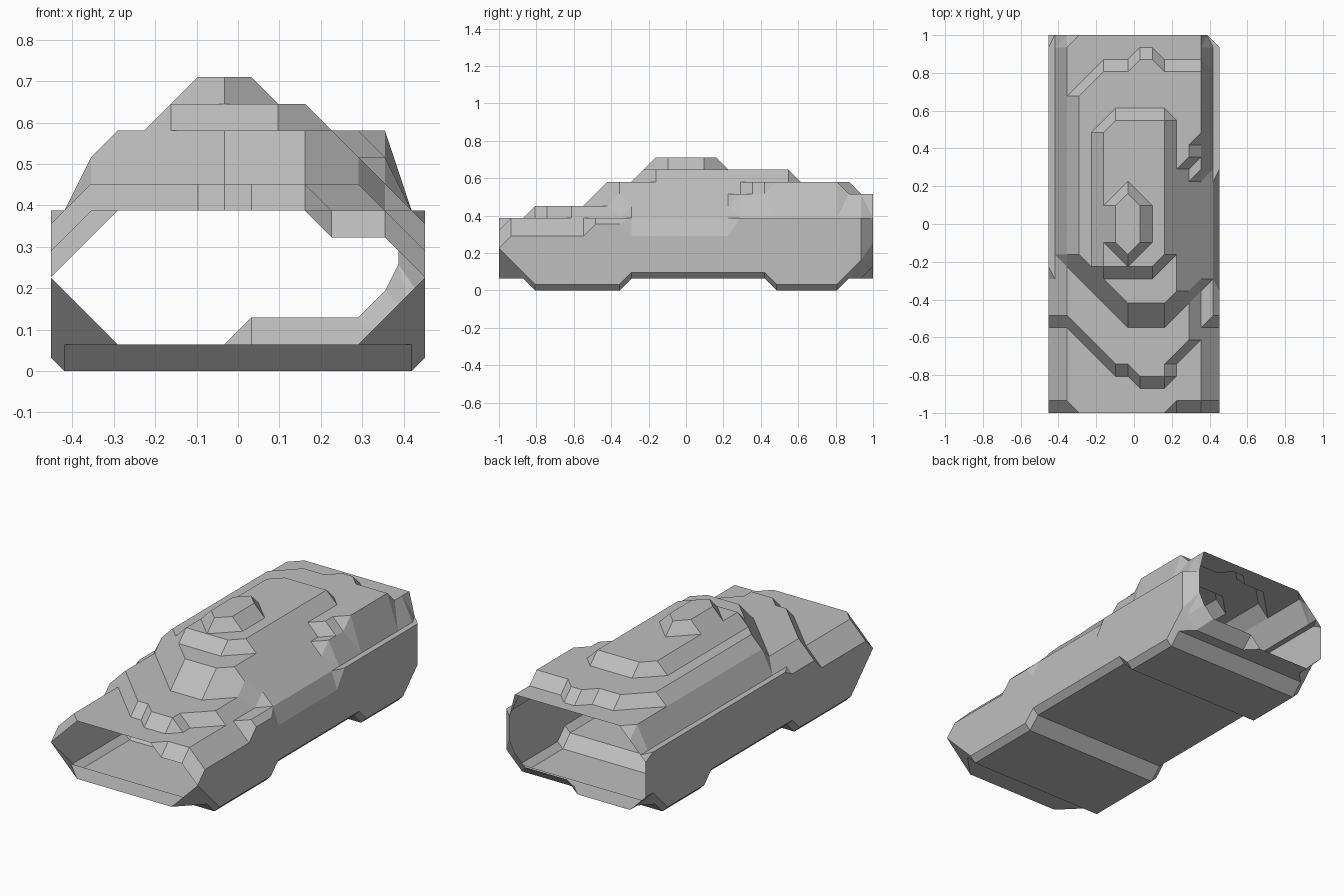
import bpy, bmesh

if "Cube" in bpy.data.objects:
    bpy.data.objects.remove(bpy.data.objects["Cube"])

H = 2 / 31                                   # size of one terrace step
XS = [-7] + [i - 6.5 for i in range(14)] + [7]
YS = [j - 15.5 for j in range(32)]

# Roof terraces: level, x0, x1, y0, y1, flat part of the front edge (xl, xr), rear left chamfer
TERRACES = [
    (7, -5.5, 4.5, -11.5, 15.5, -1.5, 2.5, 0),
    (7, 0.5, 2.5, -12.5, 0, 0.5, 2.5, 0),
    (8, -5.5, 5.5, -7.5, 15.5, -0.5, 2.5, 0),
    (9, -4.5, 3.5, -6.5, 12.5, -0.5, 2.5, 2),
    (9, 3.5, 4.5, 5.5, 12.5, 3.5, 4.5, 0),
    (9, 4.5, 5.5, 7.5, 12.5, 4.5, 5.5, 0),
    (9, 0.5, 1.5, 12.5, 13.5, 0.5, 1.5, 0),
    (10, -2.5, 2.5, -3.5, 8.5, -2.5, 1.5, 1),
    (11, -1.5, 0.5, -1.5, 1.5, -1.5, 0.5, 0),
    (11, -0.5, -0.5, -2.5, 2.5, -0.5, -0.5, 0),
]


def shoulder(x, y):
    """Height of the roof slope where it meets the side wall."""
    if y < -15:
        return 3.5
    if y < -8:
        return 4.5
    if x < 0:
        s = 5.5 if y < -4 else 6.5
    else:
        s = 5.5 if y < 4 else 6.5 if y < 5 else 7.5
    return s - 1 if y > 15 else s


def roof(x, y):
    z = 6
    for lev, x0, x1, y0, y1, xl, xr, cut in TERRACES:
        front = y0 + max(0, xl - x) + max(0, x - xr)
        rear = y1 - max(0, cut - (x - x0))
        if x0 <= x <= x1 and front <= y <= rear:
            z = max(z, lev)
    if y < -15 and x > 3:
        z = 5
    z = min(z, shoulder(x, y) + 7 - abs(x))
    if x == 7 and -5 < y < 4:
        z = 4.5
    if x == 7 and y > 5:
        z = min(z, 6.5)
    return z


def floor(x, y):
    wheels = -12.5 <= y <= -5.5 or 7.5 <= y <= 12.5
    z = 0 if wheels else 1
    edge = 0.5 if wheels else 1.5
    if y < -13:
        edge = max(1.5, -12 - y)             # rising front corners
    if y > 14:
        edge = 4.5 if x > 0 and y > 15 else 2.5
        if y > 15 and x >= 0.5:
            z = 2                            # raised sill at the rear
    return max(z, edge - (7 - abs(x)))


bm = bmesh.new()


def sheet(func):
    """Terraced surface; each cell is split along its flatter diagonal."""
    g = []
    for y in YS:
        g.append([bm.verts.new(((6 if x > 6 and y > 15 else x) * H, y * H, func(x, y) * H))
                  for x in XS])
    for j in range(len(YS) - 1):
        for i in range(len(XS) - 1):
            a, b, c, d = g[j][i], g[j][i + 1], g[j + 1][i + 1], g[j + 1][i]
            if abs(a.co.z - c.co.z) <= abs(b.co.z - d.co.z):
                tris = ((a, b, c), (a, c, d))
            else:
                tris = ((a, b, d), (b, c, d))
            for t in tris:
                bm.faces.new(t)
    return g


top = sheet(roof)
bottom = sheet(floor)

# Side walls; the front and rear ends stay open
for col in (0, -1):
    for j in range(len(YS) - 1):
        bm.faces.new((bottom[j][col], bottom[j + 1][col], top[j + 1][col], top[j][col]))

bmesh.ops.remove_doubles(bm, verts=bm.verts, dist=0.0005)
bmesh.ops.dissolve_degenerate(bm, edges=bm.edges, dist=0.0005)
bmesh.ops.recalc_face_normals(bm, faces=bm.faces)
bmesh.ops.dissolve_limit(bm, angle_limit=0.01, verts=bm.verts, edges=bm.edges)

mesh = bpy.data.meshes.new("car_body_shell")
bm.to_mesh(mesh)
bm.free()

# Single grey paint
grey = bpy.data.materials.new("light_grey")
grey.diffuse_color = (0.52, 0.52, 0.52, 1)
grey.use_nodes = True
grey.node_tree.nodes["Principled BSDF"].inputs["Base Color"].default_value = grey.diffuse_color
mesh.materials.append(grey)
body = bpy.data.objects.new("car_body_shell", mesh)
bpy.context.collection.objects.link(body)
